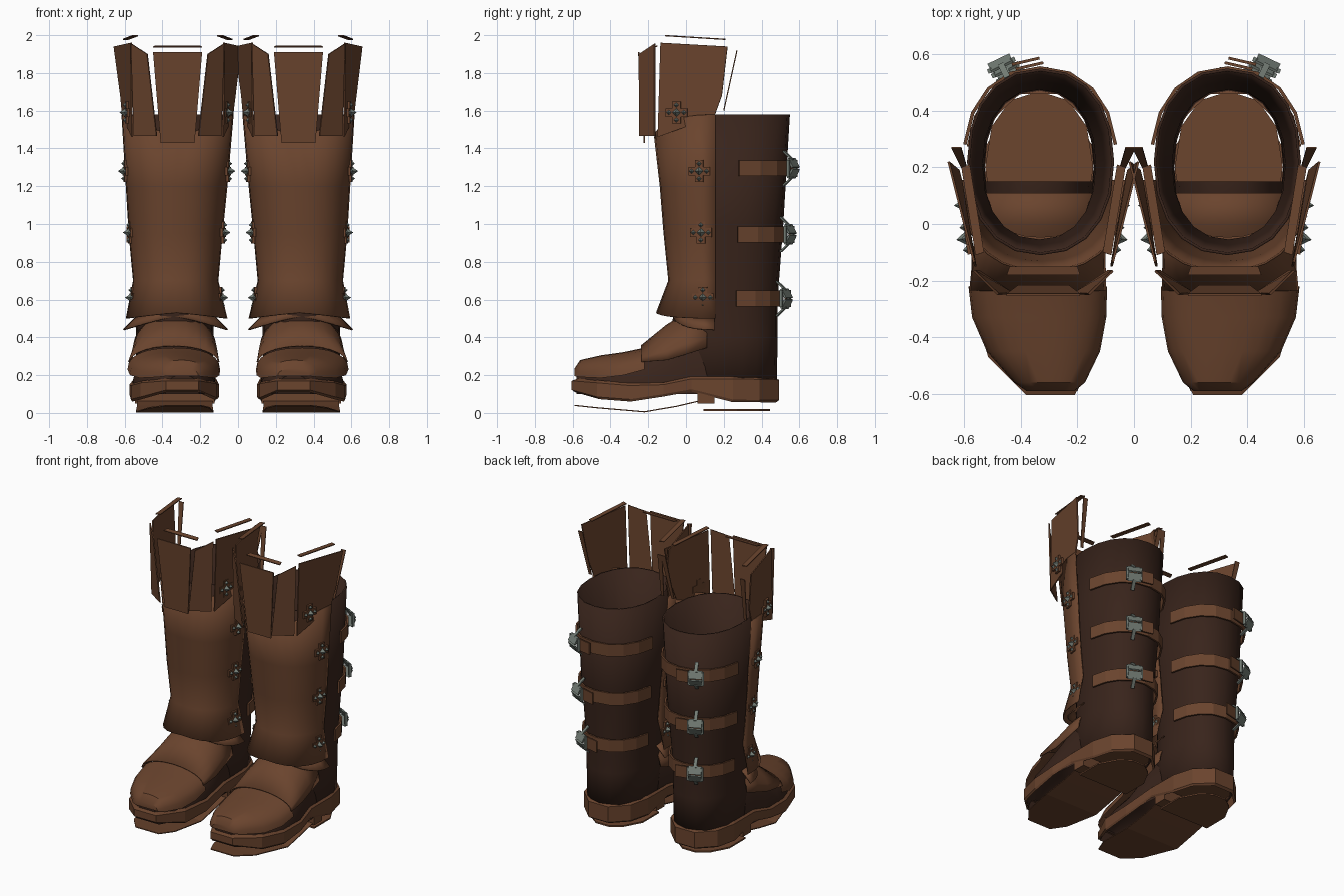
import bpy, bmesh, math
from mathutils import Vector, Matrix

if "Cube" in bpy.data.objects:
    bpy.data.objects.remove(bpy.data.objects["Cube"])


def material(name, rgb):
    m = bpy.data.materials.new(name)
    m.diffuse_color = (*rgb, 1)
    m.use_nodes = True
    m.node_tree.nodes["Principled BSDF"].inputs["Base Color"].default_value = m.diffuse_color
    return m


BROWN = material("brown leather", (0.145, 0.058, 0.027))
DARK = material("dark leather", (0.040, 0.0175, 0.011))
METAL = material("grey metal", (0.17, 0.20, 0.175))


def finish(name, bm, mat, thick=0.0, smooth=True):
    """Turn a bmesh of one boot's part into an object mirrored to both boots."""
    bmesh.ops.recalc_face_normals(bm, faces=bm.faces[:])
    me = bpy.data.meshes.new(name)
    bm.to_mesh(me)
    bm.free()
    me.materials.append(mat)
    if smooth:
        me.shade_smooth()
        me.set_sharp_from_angle(angle=math.radians(35))
    ob = bpy.data.objects.new(name, me)
    bpy.context.collection.objects.link(ob)
    if thick:
        s = ob.modifiers.new("thickness", 'SOLIDIFY')
        s.thickness, s.offset = thick, 0
    mir = ob.modifiers.new("pair", 'MIRROR')
    mir.use_mirror_merge = False
    return ob


def loft(name, rings, mat, closed=False, caps=(False, False), thick=0.0, smooth=True):
    bm = bmesh.new()
    rows = [[bm.verts.new(p) for p in r] for r in rings]
    n = len(rows[0])
    for a, b in zip(rows, rows[1:]):
        for i in range(n if closed else n - 1):
            j = (i + 1) % n
            bm.faces.new((a[i], a[j], b[j], b[i]))
    for use, row in zip(caps, (rows[0], rows[-1])):
        if use:
            bm.faces.new(row)
    return finish(name, bm, mat, thick, smooth)


def interp(table, t):
    """Linear lookup in rows of (key, values...) with rising keys."""
    t = min(max(t, table[0][0]), table[-1][0])
    for a, b in zip(table, table[1:]):
        if t <= b[0]:
            f = (t - a[0]) / (b[0] - a[0])
            return [p + (q - p) * f for p, q in zip(a[1:], b[1:])]


def power(v, e):
    return math.copysign(abs(v) ** e, v)


# ---- shaft: tall dark tube, rows are z, centre x, centre y, half width, half depth
SHAFT = [(0.12, .335, .20, .197, .275), (0.4, .335, .205, .20, .275), (0.6, .335, .21, .205, .27),
         (1.0, .333, .215, .235, .295), (1.58, .33, .22, .255, .325)]


def shaft_point(z, deg, off=0.0):
    cx, cy, w, d = interp(SHAFT, z)
    a = math.radians(deg)
    return Vector((cx + (w + off) * power(math.cos(a), .9),
                   cy + (d + off) * power(math.sin(a), .9), z))


loft("shaft", [[shaft_point(r[0], i * 18) for i in range(20)] for r in SHAFT],
     DARK, closed=True, thick=0.01)
loft("insole", [[shaft_point(z, i * 30, -.006) for i in range(12)] for z in (.12, .13)],
     BROWN, closed=True, caps=(False, True), smooth=False)


# ---- shin guard and ankle flap: half shells open at the back
def half_shell(name, levels, back, mat=BROWN):
    rings = []
    for z, cx, w, d, rise in levels:
        rings.append([(cx + w * power(math.cos(math.pi * i / 14), .85),
                       back - d * power(math.sin(math.pi * i / 14), .85),
                       z + rise * abs(math.cos(math.pi * i / 14))) for i in range(15)])
    loft(name, rings, mat, thick=0.008)


half_shell("shin_guard", [(.53, .325, .265, .31, -.03), (.70, .33, .222, .245, 0),
                          (.95, .33, .245, .27, 0), (1.2, .325, .265, .29, 0),
                          (1.46, .32, .293, .32, .12)], .155)
half_shell("ankle_flap", [(.51, .33, .275, .215, -.07), (.55, .33, .205, .20, -.04)], .15)


# ---- flared cuff of separate flat plates
def plate(name, pts, mat=BROWN, thick=0.008, flip=False):
    bm = bmesh.new()
    bm.faces.new([bm.verts.new(((.64 - x) if flip else x, y, z)) for x, y, z in pts])
    finish(name, bm, mat, thick, smooth=False)


plate("cuff_front_plate", [(.23, -.22, 1.43), (.41, -.22, 1.43), (.45, -.25, 1.91), (.19, -.25, 1.91)])
plate("cuff_front_rim", [(.19, -.18, 1.937), (.45, -.18, 1.937), (.44, -.15, 1.942), (.20, -.15, 1.942)],
      thick=0.006)
for side, flip in (("outer", False), ("inner", True)):
    plate(side + "_corner_plate", [(.43, -.245, 1.465), (.55, -.165, 1.465), (.565, -.165, 1.955),
                                   (.48, -.248, 1.90)], flip=flip)
    plate(side + "_cuff_plate", [(.56, -.15, 1.46), (.61, .15, 1.57), (.62, .19, 1.68),
                                 (.655, .22, 1.94), (.565, -.135, 1.96)], flip=flip)
    plate(side + "_cuff_rim", [(.53, -.10, 1.997), (.56, -.11, 1.997), (.61, .20, 1.978),
                               (.58, .21, 1.978)], thick=0.006, flip=flip)
    plate(side + "_cuff_back_edge", [(.61, .20, 1.60), (.59, .20, 1.60), (.61, .27, 1.92),
                                     (.645, .27, 1.92)], thick=0.006, flip=flip)


# ---- foot: arches along y, rows are y, centre x, half width, top z, base z
def arches(name, rows, mat, front=True, thick=0.0, e=.65):
    rings = []
    for y, cx, w, zt, zb in rows:
        ring = []
        for i in range(13):
            a = math.pi * i / 12
            ring.append((cx + w * power(math.cos(a), e), y,
                         zb + (zt - zb) * abs(math.sin(a)) ** e))
        rings.append(ring)
    loft(name, rings, mat, caps=(front, False), thick=thick)


arches("foot_upper", [(-.58, .295, .09, .20, .10), (-.48, .318, .17, .25, .10),
                      (-.35, .33, .212, .28, .10), (-.23, .34, .222, .315, .10),
                      (-.1, .335, .218, .42, .10), (0, .335, .208, .50, .10),
                      (.15, .335, .195, .51, .10)], DARK, e=.8)
arches("toe_cap", [(-.59, .295, .085, .235, .195), (-.56, .298, .125, .28, .19),
                   (-.45, .32, .20, .305, .185), (-.33, .335, .237, .322, .20),
                   (-.22, .34, .245, .345, .23)], BROWN, e=.85)
arches("instep_cover", [(-.235, .34, .238, .355, .27), (-.1, .335, .23, .465, .28),
                        (0, .335, .222, .525, .31), (.11, .335, .215, .535, .345)],
       BROWN, front=False, thick=0.008, e=1.0)

# ---- welt: band around the foot, following the outline
OUTLINE = [(.21, -.605), (.38, -.605), (.515, -.47), (.567, -.3), (.575, -.12), (.55, .03), (.55, .25),
           (.515, .39), (.41, .492), (.26, .492), (.155, .39), (.118, .25), (.115, .03), (.10, -.2),
           (.115, -.42)]
LOW = [(-.6, .11), (-.5, .075), (-.3, .06), (-.1, .09), (.04, .115), (.15, .06), (.5, .055)]
HIGH = [(-.6, .17), (-.3, .145), (-.1, .15), (.05, .185), (.5, .175)]


def outline(height, scale, dz=0.0):
    return [(.335 + (x - .335) * scale, -.05 + (y + .05) * scale, interp(height, y)[0] + dz)
            for x, y in OUTLINE]


loft("welt", [outline(LOW, .97), outline(LOW, 1.0, .012), outline(HIGH, 1.0), outline(HIGH, .94, .012)],
     BROWN, closed=True, smooth=False)

# ---- tread sheet under the foot, and heel with its pad
SOLE = [(-.59, .04, .29, .09), (-.48, .028, .31, .16), (-.22, .006, .335, .205),
        (-.05, .035, .335, .20), (.12, .075, .335, .20)]
loft("front_sole", [[(cx - w, y, z), (cx, y, z), (cx + w, y, z)] for y, z, cx, w in SOLE],
     BROWN, thick=0.006, smooth=False)
HEEL = [(.54, .06), (.54, .27), (.47, .41), (.39, .475), (.28, .475), (.20, .41), (.13, .27), (.13, .06)]
loft("heel_front_block", [[(.545, .06, z), (.545, .15, z), (.125, .15, z), (.125, .06, z)]
                          for z in (.05, .125)], BROWN, closed=True, caps=(True, True), smooth=False)
loft("heel_pad", [[(.335 + (x - .335) * .93, .27 + (y - .27) * .85, z) for x, y in HEEL]
                  for z in (.01, .02)], BROWN, closed=True, caps=(True, True), smooth=False)


# ---- straps round the back, with buckles on the outer rear
def box(bm, matrix, size, at=(0, 0, 0)):
    bmesh.ops.create_cube(bm, size=1, matrix=matrix @ Matrix.Translation(at) @ Matrix.Diagonal((*size, 1)))


def facing(pos, normal):
    """Frame with local z outward, local y up and local x along the surface."""
    n = Vector(normal).normalized()
    t = Vector((0, 0, 1)).cross(n).normalized()
    m = Matrix((t, n.cross(t), n)).transposed().to_4x4()
    m.translation = pos
    return m


for k, (z, deg) in enumerate(((.605, 70), (.945, 68), (1.295, 66)), 1):
    angles = [9 + i * 162 / 8 for i in range(9)]
    loft(f"strap_{k}", [[shaft_point(z, a, .024) + Vector((0, 0, dz)) for a in angles]
                        for dz in (-.042, .042)], BROWN, thick=0.012, smooth=False)
    frame = facing(shaft_point(z, deg, .055), (.48, 1, 0))
    bm = bmesh.new()
    for s in (-1, 1):
        box(bm, frame, (.016, .09, .016), (s * .045, 0, .008))
        # raised wings meeting in a ridge, with a thin prong beyond each
        tilt = Matrix.Translation((0, s * .028, .016)) @ Matrix.Rotation(-s * .5, 4, 'X')
        box(bm, frame @ tilt, (.085, .055, .01))
        prong = Matrix.Translation((0, s * .068, -.014)) @ Matrix.Rotation(-s * .85, 4, 'X')
        box(bm, frame @ prong, (.022, .07, .008))
    finish(f"buckle_{k}", bm, METAL, smooth=False)
    # loose strap tongue beside the buckle
    bm = bmesh.new()
    box(bm, frame @ Matrix.Rotation(.22, 4, 'Y'), (.10, .08, .01), (.085, 0, .002))
    finish(f"strap_tongue_{k}", bm, BROWN, smooth=False)

# ---- studs: leather cross with a metal centre and small points, on both sides of each boot
STUDS = [(.09, .61, .234), (.08, .955, .246), (.07, 1.28, .272), (-.05, 1.59, .264)]
for k, (y, z, w) in enumerate(STUDS, 1):
    cross, points = bmesh.new(), bmesh.new()
    for s in (-1, 1):
        m = facing(Vector((.325 + s * w, y, z)), (s, -.15, 0))
        box(cross, m, (.115, .045, .014))
        box(cross, m, (.045, .115, .014))
        bmesh.ops.create_cone(points, cap_ends=True, segments=4, radius1=.024, radius2=0,
                              depth=.035, matrix=m @ Matrix.Translation((0, 0, .022)))
        for i in range(4):
            a = i * math.pi / 2
            off = Matrix.Translation((.04 * math.cos(a), .04 * math.sin(a), .013))
            bmesh.ops.create_cone(points, cap_ends=True, segments=4, radius1=.016, radius2=0,
                                  depth=.018, matrix=m @ off)
    finish(f"stud_cross_{k}", cross, BROWN, smooth=False)
    finish(f"stud_points_{k}", points, METAL, smooth=False)
